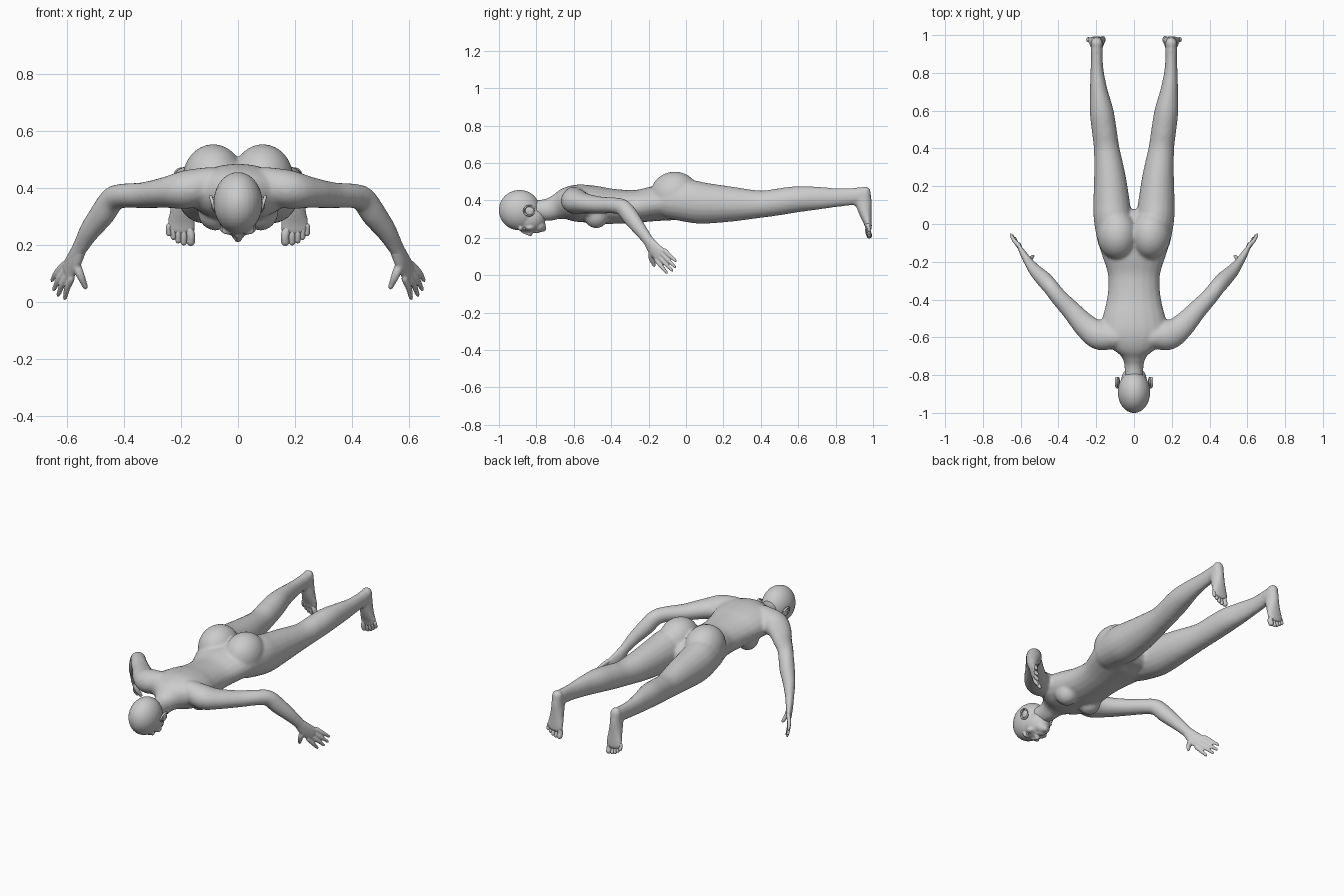
import bpy, bmesh, math
from mathutils import Vector, Matrix

old = bpy.data.objects.get("Cube")
if old:
    bpy.data.objects.remove(old)

skin = bpy.data.materials.new("matte grey")
skin.use_nodes = True
skin.diffuse_color = (0.6, 0.6, 0.6, 1)
skin.node_tree.nodes["Principled BSDF"].inputs["Base Color"].default_value = (0.6, 0.6, 0.6, 1)


def catmull(stations, steps):
    """Smoothly resample a list of stations."""
    pts = [Vector(s) for s in stations]
    pts = [pts[0] * 2 - pts[1]] + pts + [pts[-1] * 2 - pts[-2]]
    out = []
    for a, b, c, d in zip(pts, pts[1:], pts[2:], pts[3:]):
        for k in range(steps):
            t = k / steps
            out.append((b * 2 + (c - a) * t + (a * 2 - b * 5 + c * 4 - d) * t * t
                        + (b * 3 - a - c * 3 + d) * t ** 3) * 0.5)
    return out + [pts[-2]]


def loft(bm, stations, up=(0, 0, 1), side=1, steps=5, sides=20):
    """Rounded tube through stations of x, y, z, half width, half height."""
    path = catmull(stations, steps)
    centres = [Vector((p[0] * side, p[1], p[2])) for p in path]
    up = Vector(up)
    rings = []

    def add_ring(centre, tangent, w, h):
        across = tangent.cross(up).normalized()
        rise = across.cross(tangent)
        rings.append([bm.verts.new(centre + across * w * math.cos(a) + rise * h * math.sin(a))
                      for a in (math.tau * i / sides for i in range(sides))])

    last = len(path) - 1
    for i, p in enumerate(path):
        tan = (centres[min(i + 1, last)] - centres[max(i - 1, 0)]).normalized()
        w, h = p[3], p[4]
        dome = [math.radians(a) for a in (75, 50, 25)]
        r = min(w, h)
        if i == 0:
            for a in dome:
                add_ring(centres[i] - tan * r * math.sin(a), tan, w * math.cos(a), h * math.cos(a))
        add_ring(centres[i], tan, w, h)
        if i == last:
            for a in reversed(dome):
                add_ring(centres[i] + tan * r * math.sin(a), tan, w * math.cos(a), h * math.cos(a))
    for r0, r1 in zip(rings, rings[1:]):
        for i in range(sides):
            j = (i + 1) % sides
            bm.faces.new((r0[i], r0[j], r1[j], r1[i]))
    bm.faces.new(rings[0][::-1])
    bm.faces.new(rings[-1])


def blob(bm, centre, radii, side=1):
    """Ellipsoid."""
    place = Matrix.Translation((centre[0] * side, centre[1], centre[2]))
    bmesh.ops.create_uvsphere(bm, u_segments=28, v_segments=18, radius=1,
                              matrix=place @ Matrix.Diagonal((*radii, 1)))


def finish(bm, name, voxel=0, smooth=0):
    bmesh.ops.recalc_face_normals(bm, faces=bm.faces)
    for f in bm.faces:
        f.smooth = True
    mesh = bpy.data.meshes.new(name)
    bm.to_mesh(mesh)
    bm.free()
    mesh.materials.append(skin)
    obj = bpy.data.objects.new(name, mesh)
    bpy.context.collection.objects.link(obj)
    if voxel:
        fuse = obj.modifiers.new("fuse", "REMESH")
        fuse.mode = "VOXEL"
        fuse.voxel_size = voxel
        fuse.use_smooth_shade = True
        soften = obj.modifiers.new("soften", "SMOOTH")
        soften.factor = 0.5
        soften.iterations = smooth
    return obj


# Body: trunk, limbs and feet fused into one skin
body = bmesh.new()
loft(body, [(0, -.82, .35, .05, .05), (0, -.74, .35, .052, .06), (0, -.69, .365, .075, .067),
            (0, -.64, .38, .14, .088), (0, -.58, .385, .18, .1), (0, -.5, .38, .168, .1),
            (0, -.42, .37, .148, .096), (0, -.33, .367, .136, .09), (0, -.25, .37, .142, .088),
            (0, -.15, .385, .175, .095), (0, -.06, .39, .19, .095), (0, .0, .385, .14, .08)])
for s in (1, -1):
    # thigh, knee, calf and ankle
    loft(body, [(.1, -.08, .4, .095, .1), (.112, .02, .395, .1, .113), (.118, .1, .385, .098, .11),
                (.128, .25, .38, .084, .093), (.145, .4, .38, .068, .073),
                (.158, .5, .393, .066, .072), (.172, .6, .407, .063, .07),
                (.186, .7, .412, .048, .062), (.195, .8, .415, .036, .051),
                (.197, .88, .42, .031, .047), (.197, .93, .425, .033, .045)], side=s)
    # foot standing square to the shin
    loft(body, [(.197, .957, .445, .031, .032), (.197, .95, .39, .034, .044),
                (.197, .96, .33, .041, .034), (.198, .972, .28, .05, .022),
                (.2, .977, .25, .05, .017)], up=(0, 1, 0), side=s)
    # shoulder, upper arm, forearm and wrist
    loft(body, [(.1, -.6, .415, .06, .06), (.18, -.59, .395, .078, .068),
                (.25, -.545, .385, .066, .055), (.33, -.46, .375, .052, .046),
                (.4, -.385, .373, .045, .043), (.44, -.335, .36, .043, .045),
                (.475, -.295, .31, .043, .046), (.52, -.25, .25, .035, .038),
                (.555, -.205, .19, .025, .031), (.572, -.18, .155, .022, .034)], side=s)
    blob(body, (.087, -.06, .432), (.108, .13, .122), s)
    blob(body, (.08, -.48, .32), (.062, .066, .069), s)
finish(body, "body", .009, 7)

# Head with nose, lips, brows and chin
head = bmesh.new()
blob(head, (0, -.89, .348), (.086, .111, .108))
blob(head, (0, -.84, .305), (.07, .09, .076))
blob(head, (0, -.785, .265), (.042, .035, .035))
blob(head, (0, -.765, .25), (.022, .018, .018))
loft(head, [(0, -.875, .236, .009, .01), (0, -.85, .227, .01, .012), (0, -.832, .222, .014, .013)],
     sides=12)
for y in (-.806, -.793):
    blob(head, (0, y, .234), (.022, .008, .01))
for s in (1, -1):
    blob(head, (.012, -.828, .23), (.009, .01, .009), s)
    blob(head, (.033, -.885, .25), (.026, .011, .014), s)
    blob(head, (.04, -.835, .256), (.024, .026, .016), s)
finish(head, "head", .005, 5)

for s, label in ((1, "left"), (-1, "right")):
    # Eye
    eye = bmesh.new()
    blob(eye, (.033, -.865, .253), (.017, .011, .012), s)
    finish(eye, label + "_eye")

    # Ear: dished shell with a rolled rim
    ear = bmesh.new()
    blob(ear, (.086, -.835, .345), (.009, .024, .024), s)
    rim = [(.088 + .008 * math.cos(a), -.838 - .028 * math.sin(a), .345 + .026 * math.cos(a), .005, .006)
           for a in (math.radians(d) for d in range(-60, 241, 30))]
    loft(ear, rim, up=(1, 0, 0), side=s, steps=3, sides=10)
    finish(ear, label + "_ear")

    # Hand: palm, four fingers and thumb fused together
    hand = bmesh.new()
    loft(hand, [(.555, -.205, .19, .023, .029), (.575, -.175, .147, .02, .038),
                (.596, -.14, .11, .014, .042)], side=s)
    wide = Vector((.34, .61, .71))
    knuckle = Vector((.597, -.137, .107))
    tips = [(.607, -.103, .014), (.63, -.075, .026), (.645, -.06, .046), (.652, -.056, .077)]
    for i, tip in enumerate(tips):
        base = knuckle + wide * (i - 1.5) * .024
        mid = base.lerp(Vector(tip), .55) + Vector((.003, -.003, .002))
        loft(hand, [(*base, .012, .013), (*mid, .011, .011), (*tip, .008, .008)], side=s, sides=12)
    loft(hand, [(.572, -.185, .14, .015, .018), (.553, -.187, .095, .014, .015),
                (.535, -.17, .053, .009, .01)], side=s, sides=12)
    finish(hand, label + "_hand", .005, 3)

    # Toes, from the big toe outwards
    toes = bmesh.new()
    for x, z, r in ((.166, .212, .015), (.19, .21, .011), (.209, .217, .011),
                    (.226, .228, .01), (.242, .241, .01)):
        loft(toes, [(x * .6 + .08, .976, .275, r, .014), (x, .973, z + .025, r, r),
                    (x, .98, z, r, r)], up=(0, 1, 0), side=s, sides=12)
    finish(toes, label + "_toes")
